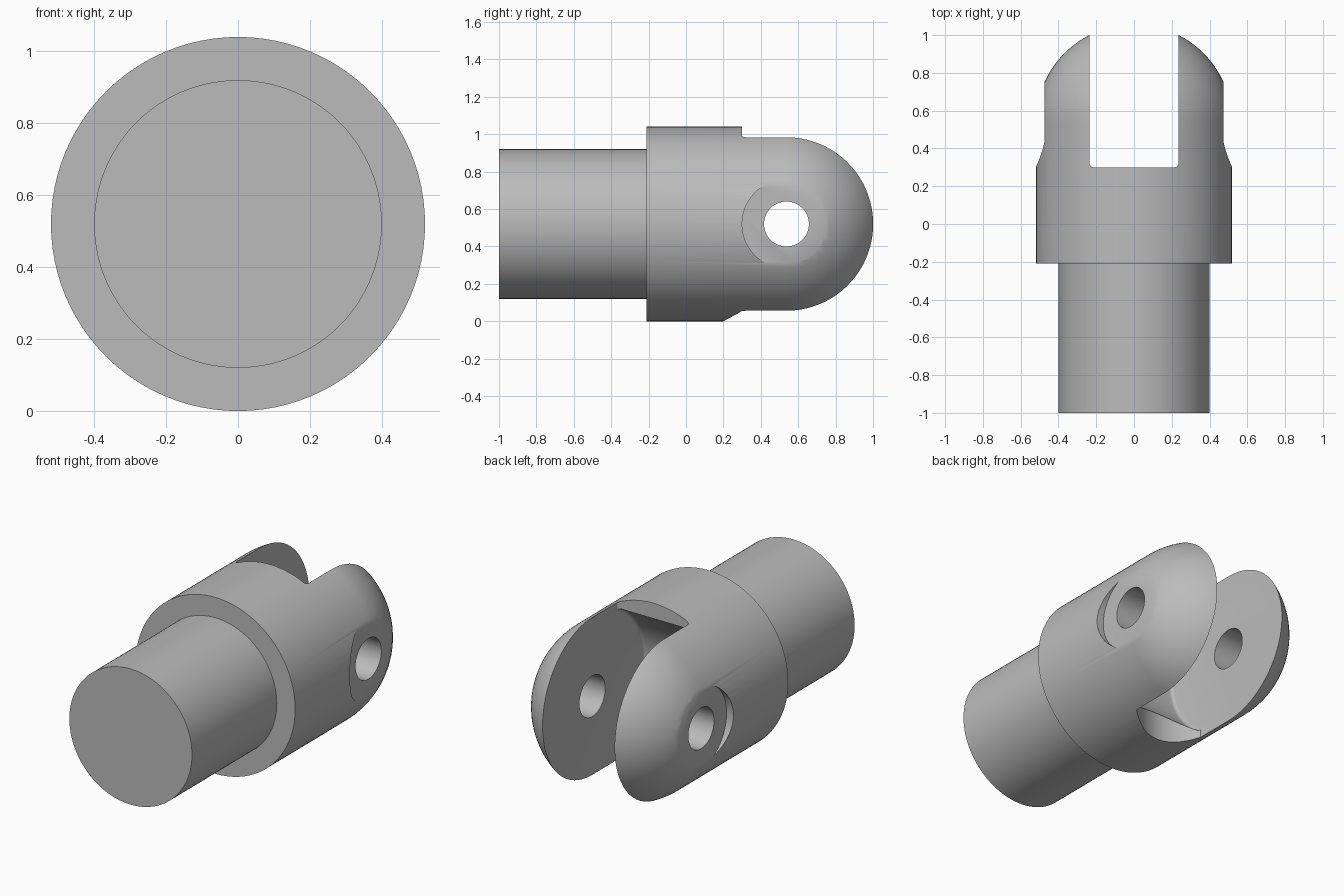
import bpy, bmesh, math
from mathutils import Matrix, Vector

if "Cube" in bpy.data.objects:
    bpy.data.objects.remove(bpy.data.objects["Cube"], do_unlink=True)

R = 0.52            # collar radius, also the height of the main axis
PIN = 0.537         # pin position along y
SLOT = 0.235        # half width of the fork slot
CLEAR = 0.49        # radius of the hollow around the pin
FLOOR = 0.3         # slot mouth position along y

metal = bpy.data.materials.new("grey metal")
metal.use_nodes = True
grey = (0.5, 0.5, 0.5, 1)
metal.diffuse_color = grey
metal.node_tree.nodes["Principled BSDF"].inputs["Base Color"].default_value = grey


def make_object(name, bm):
    bmesh.ops.recalc_face_normals(bm, faces=bm.faces)
    mesh = bpy.data.meshes.new(name)
    bm.to_mesh(mesh)
    bm.free()
    mesh.materials.append(metal)
    obj = bpy.data.objects.new(name, mesh)
    bpy.context.collection.objects.link(obj)
    return obj


def prism(name, outline, offset, fillet=0):
    """Extrude a closed outline by an offset, optionally rounding both caps."""
    bm = bmesh.new()
    cap = bm.faces.new([bm.verts.new(p) for p in outline])
    side = bmesh.ops.extrude_face_region(bm, geom=[cap], use_keep_orig=True)["geom"]
    moved = [v for v in side if isinstance(v, bmesh.types.BMVert)]
    bmesh.ops.translate(bm, verts=moved, vec=offset)
    bmesh.ops.recalc_face_normals(bm, faces=bm.faces)
    if fillet:
        rim = [e for e in bm.edges if abs(e.verts[0].co.x - e.verts[1].co.x) < 1e-5]
        bmesh.ops.bevel(bm, geom=rim, offset=fillet, segments=4,
                        profile=0.5, affect='EDGES', clamp_overlap=False)
    return make_object(name, bm)


def pin_cylinder(name, radius, x0, x1):
    bm = bmesh.new()
    turn = Matrix.Translation(((x0 + x1) / 2, PIN, R)) @ Matrix.Rotation(math.pi / 2, 4, 'Y')
    bmesh.ops.create_cone(bm, cap_ends=True, segments=64, radius1=radius,
                          radius2=radius, depth=x1 - x0, matrix=turn)
    return make_object(name, bm)


# Turned body: shaft, collar and domed end in one profile
profile = [(0, -1), (0.4, -1), (0.4, -0.21), (R, -0.21)]
profile += [(R * math.cos(a), PIN + R * math.sin(a))
            for a in (i * math.pi / 48 for i in range(24))]
profile.append((0, PIN + R))
bm = bmesh.new()
verts = [bm.verts.new((r, y, R)) for r, y in profile]
edges = [bm.edges.new(pair) for pair in zip(verts, verts[1:])]
bmesh.ops.spin(bm, geom=verts + edges, cent=(0, 0, R), axis=(0, 1, 0),
               angle=math.tau, steps=96, use_merge=True)
bmesh.ops.remove_doubles(bm, verts=bm.verts, dist=1e-5)
body = make_object("clevis_fork", bm)

# Slot: open beyond the mouth, with a round hollow behind the pin
start = math.acos((FLOOR - PIN) / CLEAR)
arc = [start + (math.tau - 2 * start) * i / 40 for i in range(41)]
side = [(1.4, 1.4), (FLOOR, 1.4)]
side += [(PIN + CLEAR * math.cos(a), R + CLEAR * math.sin(a)) for a in arc]
side += [(FLOOR, -0.4), (1.4, -0.4)]
slot = prism("slot_cutter", [(-SLOT, y, z) for y, z in side],
             Vector((2 * SLOT, 0, 0)), 0.02)

# Curved relief on the underside of the slot
half = SLOT - 0.002
xs = [half * (i / 10 - 1) for i in range(21)]
plan = [(x, 0.2 + 0.1 * (x / half) ** 2, -0.2) for x in xs]
plan += [(half, 0.5, -0.2), (-half, 0.5, -0.2)]
relief = prism("relief_cutter", plan, Vector((0, 0, 0.42)))

# Pin hole and the flat seats around it
cutters = [slot, relief, pin_cylinder("hole_cutter", 0.12, -0.8, 0.8),
           pin_cylinder("left_seat_cutter", 0.237, 0.475, 0.8),
           pin_cylinder("right_seat_cutter", 0.237, -0.8, -0.475)]

bpy.ops.object.select_all(action='DESELECT')
body.select_set(True)
bpy.context.view_layer.objects.active = body
for cutter in cutters:
    cutter.hide_render = True
    mod = body.modifiers.new(cutter.name, 'BOOLEAN')
    mod.operation = 'DIFFERENCE'
    mod.solver = 'EXACT'
    mod.object = cutter
    bpy.ops.object.modifier_apply(modifier=mod.name)
    bpy.data.objects.remove(cutter, do_unlink=True)

bpy.ops.object.shade_smooth_by_angle(angle=math.radians(30))
